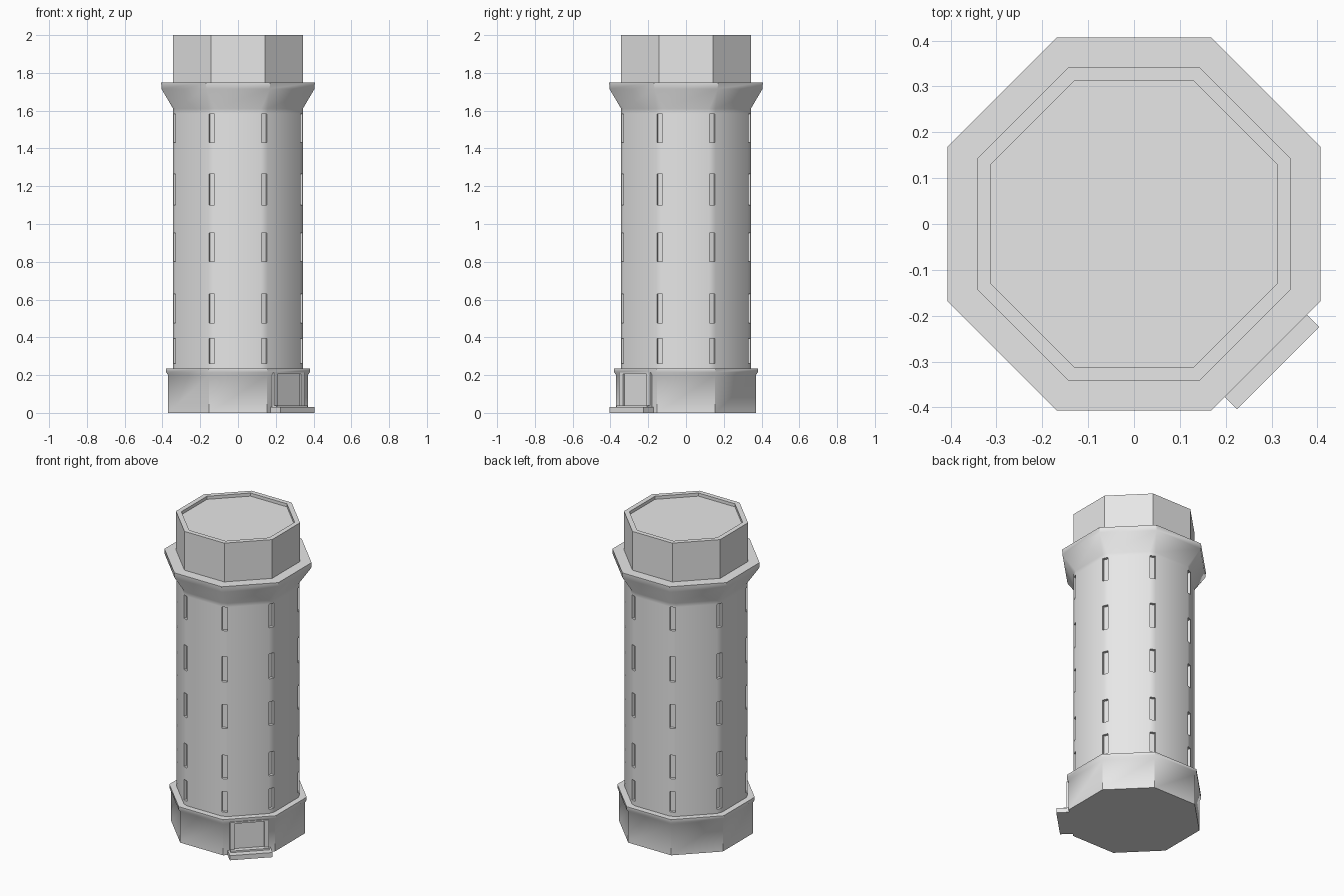
import bpy, bmesh, math
from mathutils import Matrix, Vector

if "Cube" in bpy.data.objects:
    bpy.data.objects.remove(bpy.data.objects["Cube"])

T = math.tan(math.pi / 8)
stone = bpy.data.materials.new("grey stone")
stone.diffuse_color = (0.8, 0.8, 0.8, 1)
stone.use_nodes = True
stone.node_tree.nodes["Principled BSDF"].inputs["Base Color"].default_value = stone.diffuse_color


def finish(bm, name, smooth=0):
    bmesh.ops.remove_doubles(bm, verts=bm.verts, dist=1e-5)
    bmesh.ops.recalc_face_normals(bm, faces=bm.faces)
    me = bpy.data.meshes.new(name)
    bm.to_mesh(me)
    bm.free()
    me.materials.append(stone)
    ob = bpy.data.objects.new(name, me)
    bpy.context.collection.objects.link(ob)
    if smooth:
        bpy.ops.object.select_all(action='DESELECT')
        ob.select_set(True)
        bpy.context.view_layer.objects.active = ob
        bpy.ops.object.shade_smooth_by_angle(angle=math.radians(smooth))
    return ob


def ring(bm, half, z, cut):
    """Octagon of given half width; each corner is cut back by `cut`."""
    pts = []
    for k in range(8):
        rot = Matrix.Rotation(k * math.pi / 4, 3, 'Z')
        e = half * T - cut
        for y in (-e, e):
            pts.append(bm.verts.new(rot @ Vector((half, y, z))))
    return pts


def loft(profile):
    """Stack rings (half, z, cut), cap both ends; return bmesh and corner faces."""
    bm = bmesh.new()
    rings = [ring(bm, *p) for p in profile]
    corners = {}
    for i, (a, b) in enumerate(zip(rings, rings[1:])):
        for j in range(16):
            k = (j + 1) % 16
            f = bm.faces.new((a[j], a[k], b[k], b[j]))
            if j % 2:
                corners.setdefault(i, []).append(f)
    bm.faces.new(rings[0][::-1])
    bm.faces.new(rings[-1])
    return bm, corners


# Plinth with a slightly projecting cap
bm, _ = loft([(0.37, 0, 0), (0.37, 0.2, 0), (0.38, 0.215, 0), (0.38, 0.235, 0)])
finish(bm, "plinth", 40)

# Shaft with narrow corner strips, slit windows sunk into them, and a flared top
slits = [(0.26, 0.395), (0.475, 0.63), (0.80, 0.955), (1.10, 1.265), (1.43, 1.585)]
C = 0.0195
profile = [(0.343, 0.23, C)]
for lo, hi in slits:
    profile += [(0.343, lo, C), (0.343, hi, C)]
profile += [(0.343, 1.61, C), (0.405, 1.715, 0), (0.407, 1.75, 0)]
bm, corners = loft(profile)
windows = [f for i in range(1, 2 * len(slits), 2) for f in corners[i]]
bm.normal_update()
bmesh.ops.inset_individual(bm, faces=windows, thickness=0.002)
for f in bmesh.ops.extrude_discrete_faces(bm, faces=windows)["faces"]:
    n = f.calc_center_median()
    n.z = 0
    bmesh.ops.translate(bm, verts=f.verts, vec=-0.018 * n.normalized())
finish(bm, "shaft", 40)

# Parapet with a shallow sunken roof
bm, _ = loft([(0.343, 1.745, 0), (0.343, 2, 0), (0.313, 2, 0), (0.313, 1.98, 0)])
finish(bm, "parapet")


def door_block(name, u0, u1, n0, n1, z0, z1):
    """Box on the front-right face: u runs along the face, n outward."""
    bm = bmesh.new()
    bmesh.ops.create_cube(bm, size=1)
    for v in bm.verts:
        v.co = Vector(((n0 + n1) / 2 + v.co.x * (n1 - n0),
                       (u0 + u1) / 2 + v.co.y * (u1 - u0),
                       (z0 + z1) / 2 + v.co.z * (z1 - z0)))
    bm.transform(Matrix.Rotation(-math.pi / 4, 4, 'Z'))
    finish(bm, name)


# Doorway and steps
door_block("door_panel", -0.088, 0.088, 0.36, 0.374, 0.04, 0.21)
for s, side in ((-1, "left"), (1, "right")):
    door_block("door_post_" + side, *sorted((s * 0.088, s * 0.115)), 0.36, 0.385, 0.03, 0.215)
door_block("door_lintel", -0.088, 0.088, 0.36, 0.385, 0.205, 0.215)
door_block("lower_step", -0.127, 0.127, 0.36, 0.445, 0, 0.03)
door_block("upper_step", -0.115, 0.115, 0.36, 0.405, 0.03, 0.04)
